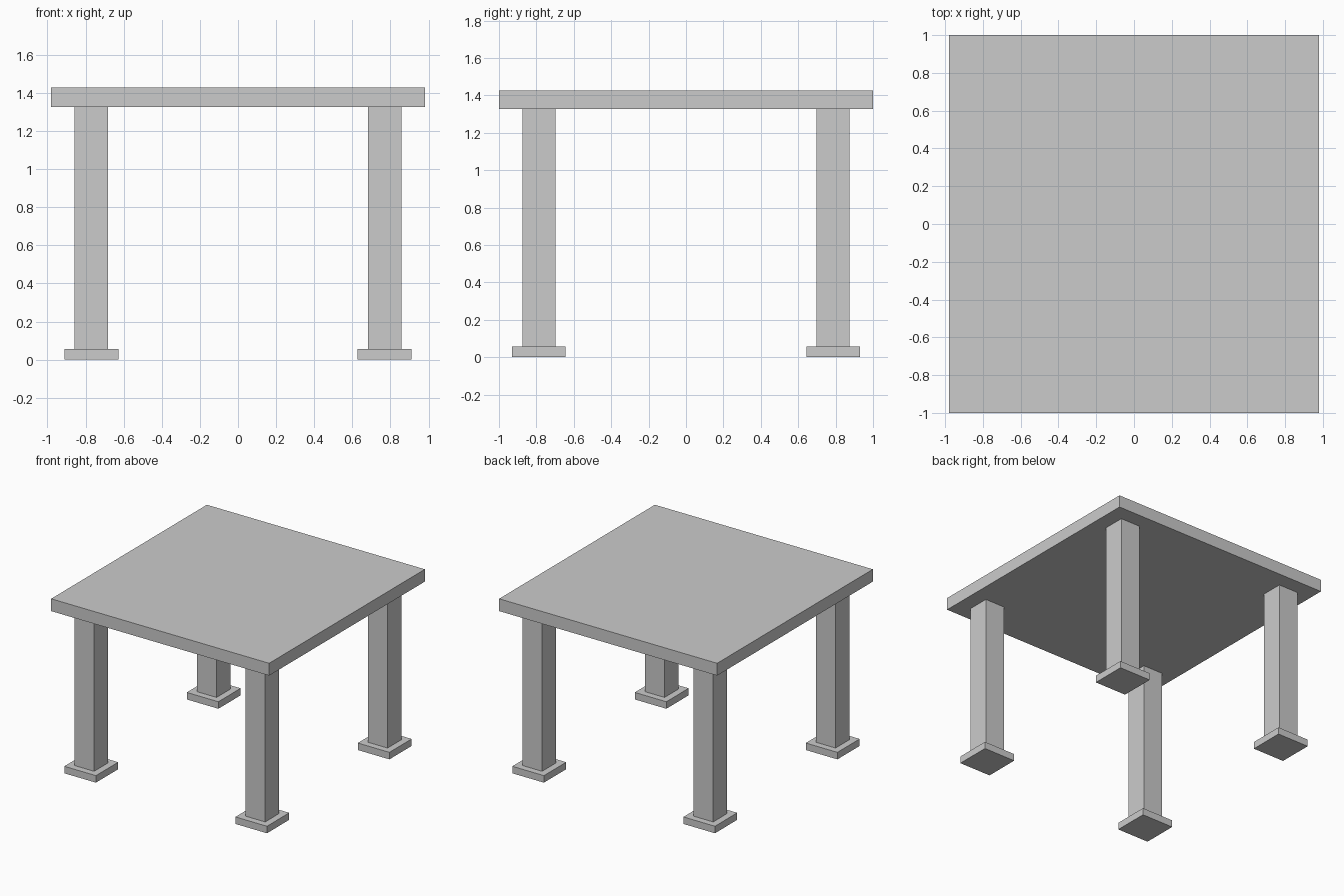
import bpy

if "Cube" in bpy.data.objects:
    bpy.data.objects.remove(bpy.data.objects["Cube"])


def box(name, x, y, z0, z1, half_x, half_y):
    bpy.ops.mesh.primitive_cube_add(size=2, location=(x, y, (z0 + z1) / 2))
    obj = bpy.context.object
    obj.name = name
    obj.scale = (half_x, half_y, (z1 - z0) / 2)
    bpy.ops.object.transform_apply(location=False, rotation=False, scale=True)
    return obj


FOOT_TOP, LEG_TOP, TABLE_TOP = 0.057, 1.327, 1.427

# Flat slab top
box("table_top", 0, 0, LEG_TOP, TABLE_TOP, 0.98, 1.0)

# Four square legs, each on a wider foot plate
for side_y, sy in (("front", -1), ("back", 1)):
    for side_x, sx in (("left", -1), ("right", 1)):
        x, y = sx * 0.769, sy * 0.786
        box(f"{side_y}_{side_x}_foot", x, y, 0, FOOT_TOP, 0.142, 0.143)
        box(f"{side_y}_{side_x}_leg", x, y, FOOT_TOP, LEG_TOP, 0.088, 0.089)
